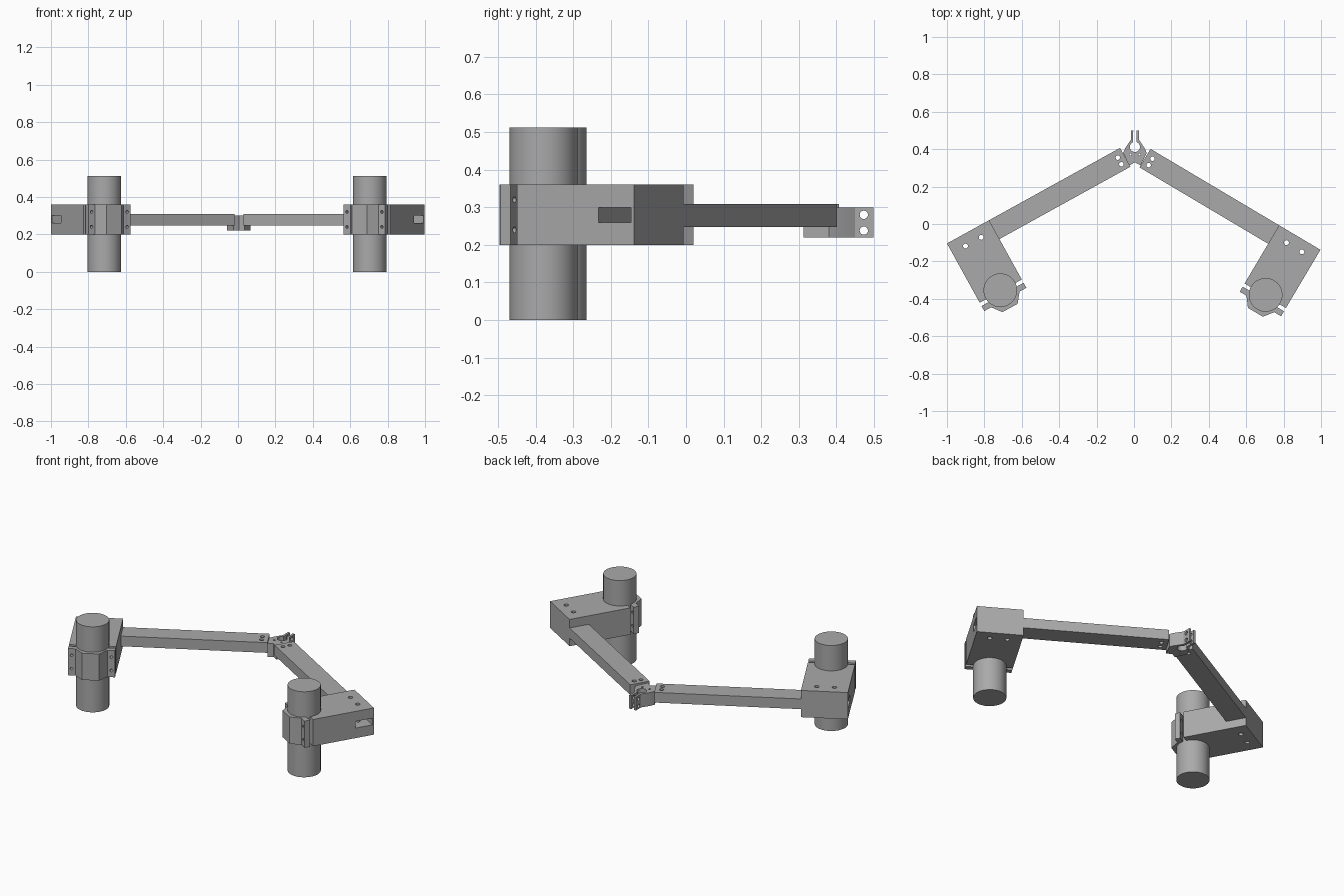
import bpy, bmesh
from math import sin, cos, pi, radians
from mathutils import Vector

cube = bpy.data.objects.get("Cube")
if cube:
    bpy.data.objects.remove(cube, do_unlink=True)

grey = bpy.data.materials.new("plain grey")
grey.use_nodes = True
colour = (0.40, 0.40, 0.40, 1)
grey.diffuse_color = colour
grey.node_tree.nodes["Principled BSDF"].inputs["Base Color"].default_value = colour


def finish(name, bm):
    bmesh.ops.recalc_face_normals(bm, faces=bm.faces)
    mesh = bpy.data.meshes.new(name)
    bm.to_mesh(mesh)
    bm.free()
    mesh.materials.append(grey)
    obj = bpy.data.objects.new(name, mesh)
    bpy.context.collection.objects.link(obj)
    return obj


def prism(name, outline, z0, z1, place=lambda u, v: (u, v)):
    """Extrude a flat outline from z0 to z1."""
    bm = bmesh.new()
    face = bm.faces.new([bm.verts.new((*place(u, v), z0)) for u, v in outline])
    top = bmesh.ops.extrude_face_region(bm, geom=[face])["geom"]
    bmesh.ops.translate(bm, vec=(0, 0, z1 - z0),
                        verts=[g for g in top if isinstance(g, bmesh.types.BMVert)])
    return finish(name, bm)


def rod(name, centre, axis, radius, length, sides=24):
    """Round bar around a centre, along any axis."""
    bm = bmesh.new()
    bmesh.ops.create_cone(bm, cap_ends=True, segments=sides, radius1=radius,
                          radius2=radius, depth=length)
    turn = Vector(axis).to_track_quat("Z", "Y").to_matrix().to_4x4()
    bmesh.ops.transform(bm, matrix=turn, verts=bm.verts)
    bmesh.ops.translate(bm, vec=centre, verts=bm.verts)
    return finish(name, bm)


def rect(u0, u1, v0, v1):
    return [(u0, v0), (u1, v0), (u1, v1), (u0, v1)]


def activate(obj):
    bpy.ops.object.select_all(action="DESELECT")
    obj.select_set(True)
    bpy.context.view_layer.objects.active = obj


def cut(obj, cutters):
    activate(obj)
    for c in cutters:
        c.hide_render = True
        mod = obj.modifiers.new("cut", "BOOLEAN")
        mod.operation, mod.solver, mod.object = "DIFFERENCE", "EXACT", c
        bpy.ops.object.modifier_apply(modifier=mod.name)
        bpy.data.objects.remove(c, do_unlink=True)


def smooth(obj):
    activate(obj)
    bpy.ops.object.shade_smooth_by_angle(angle=radians(30))


UP = (0, 0, 1)
BLOCK_Z = (0.2, 0.36)
ARM_W = 0.115
MID_Z = 0.28


def build_side(label, side, ox, oy, degrees):
    a = radians(degrees)
    # u runs along the arm toward the hinge, v runs toward the post
    du = Vector((-side * cos(a), sin(a)))
    dv = Vector((-side * sin(a), -cos(a)))

    def place(u, v):
        return Vector((ox, oy)) + du * u + dv * v

    def drill(u, v, radius):
        return rod("drill", (*place(u, v), MID_Z), UP, radius, 0.4)

    def slot():
        return prism("slot", rect(-0.05, 1.0, 0.009, ARM_W - 0.005),
                     0.26, 0.3, place)

    # Block holding the arm and the post
    block = prism(label + "_block", rect(0, 0.257, 0, 0.362), *BLOCK_Z, place)
    cut(block, [slot(), drill(0.08, 0.06, 0.013), drill(0.176, 0.06, 0.013)])
    smooth(block)

    # Hollow arm
    arm = prism(label + "_arm", rect(0.25, 1.057, 0, ARM_W), 0.248, 0.309, place)
    cut(arm, [slot(), drill(1.021, 0.04, 0.012), drill(1.021, 0.08, 0.012)])
    smooth(arm)

    # Upright post
    smooth(rod(label + "_post", (*place(0.129, 0.357), 0.256), UP, 0.09, 0.512, 64))

    # Faceted clamp cap with bolted ears
    half = [(0, 0.382), (0, 0.413), (0.042, 0.413), (0.082, 0.465)]
    outline = half + [(0.257 - u, v) for u, v in reversed(half)]
    cap = prism(label + "_clamp_cap", outline, *BLOCK_Z, place)
    cut(cap, [rod("drill", (*place(u, 0.4), z), (*dv, 0), 0.008, 0.1)
              for u in (0.02, 0.237) for z in (0.24, 0.32)])
    smooth(cap)


build_side("right", -1, -1.0, -0.104, 28.9)
build_side("left", 1, 0.997, -0.138, 30.7)

# Central hinge clamp: one half outline around the round bore, then its mirror
BORE_Y, BORE_R = 0.412, 0.027
half = [(-0.009, 0.499), (-0.022, 0.499), (-0.022, 0.45), (-0.052, 0.405),
        (-0.063, 0.38), (-0.03, 0.313), (0, 0.33)]
half += [(-BORE_R * sin(t), BORE_Y - BORE_R * cos(t))
         for t in (i * pi * 0.89 / 14 for i in range(15))]
for label, sign in (("right", -1), ("left", 1)):
    jaw = prism(label + "_hinge_jaw", half, 0.22, 0.3,
                lambda u, v: (0.005 - sign * u, v))
    holes = [rod("drill", (0.005 + sign * 0.015, 0.473, z), (1, 0, 0), 0.011, 0.02)
             for z in (0.238, 0.28)]
    holes.append(rod("drill", (0.005 + sign * 0.024, 0.371, MID_Z), UP, 0.006, 0.3))
    cut(jaw, holes)
    smooth(jaw)
